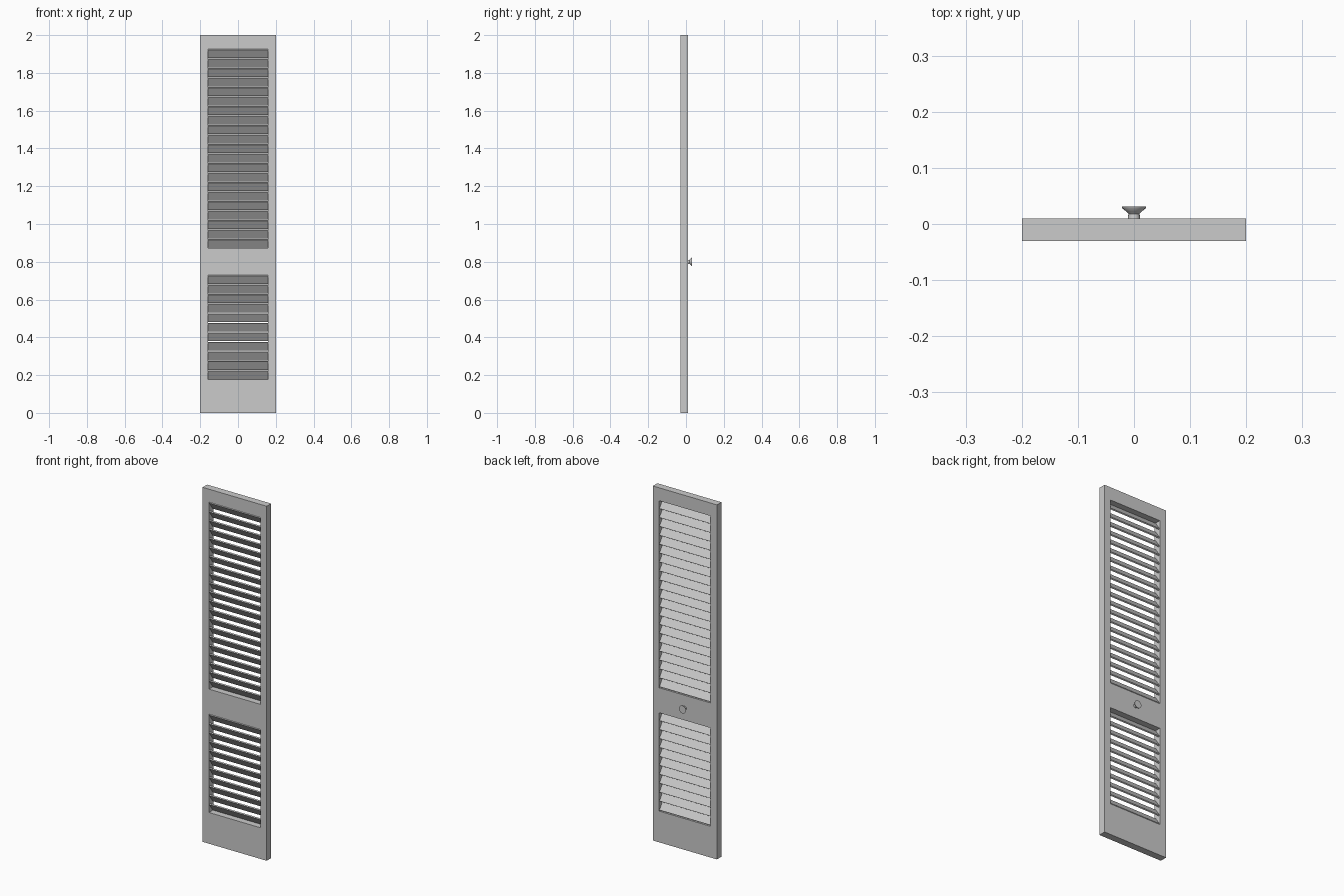
import bpy, bmesh, math

if "Cube" in bpy.data.objects:
    bpy.data.objects.remove(bpy.data.objects["Cube"])

W, H = 0.2, 2.0              # half width and height
Y0, Y1 = -0.030, 0.010       # front and back of the frame
OX = 0.16                    # half width of the openings
UPPER, LOWER = (0.872, 1.927), (0.176, 0.731)


def finish(name, bm):
    bmesh.ops.recalc_face_normals(bm, faces=bm.faces[:])
    me = bpy.data.meshes.new(name)
    bm.to_mesh(me)
    bm.free()
    ob = bpy.data.objects.new(name, me)
    bpy.context.collection.objects.link(ob)
    return ob


# Frame: grid of cells with the two openings left out, given depth
def build_frame():
    xs = [-W, -OX, OX, W]
    zs = [0, *LOWER, *UPPER, H]
    bm = bmesh.new()
    v = [[bm.verts.new((x, Y0, z)) for x in xs] for z in zs]
    for j in range(5):
        for i in range(3):
            if not (i == 1 and j in (1, 3)):
                bm.faces.new((v[j][i], v[j][i + 1], v[j + 1][i + 1], v[j + 1][i]))
    ext = bmesh.ops.extrude_face_region(bm, geom=bm.faces[:])
    for e in ext["geom"]:
        if isinstance(e, bmesh.types.BMVert):
            e.co.y = Y1
    bmesh.ops.recalc_face_normals(bm, faces=bm.faces[:])
    bmesh.ops.dissolve_limit(bm, angle_limit=0.01, verts=bm.verts[:], edges=bm.edges[:])
    return finish("door_frame", bm)


# Slats: tilted boards, high at the front and low at the back
def build_slats(name, span, count):
    z0, z1 = span
    pitch = (z1 - z0) / count
    yf, yb, rise, t = -0.028, 0.008, 0.047, 0.007
    ang = math.radians(55)
    dy, dz = t * math.sin(ang), t * math.cos(ang)
    bm = bmesh.new()
    for k in range(count):
        b = z0 + (k + 0.5) * pitch - rise / 2
        prof = [(yf, b + rise - dz), (yf + dy, b + rise), (yb, b + dz), (yb - dy, b)]
        l = [bm.verts.new((-OX, y, z)) for y, z in prof]
        r = [bm.verts.new((OX, y, z)) for y, z in prof]
        bm.faces.new(l)
        bm.faces.new(r[::-1])
        for i in range(4):
            j = (i + 1) % 4
            bm.faces.new((l[i], r[i], r[j], l[j]))
    return finish(name, bm)


# Knob: turned profile of (radius, y) on the back of the middle rail
def build_knob():
    prof = [(0.011, 0.009), (0.010, 0.018), (0.0135, 0.022), (0.021, 0.028), (0.022, 0.0315)]
    n = 16
    bm = bmesh.new()
    rings = [[bm.verts.new((r * math.cos(2 * math.pi * i / n), y,
                            0.8 + r * math.sin(2 * math.pi * i / n))) for i in range(n)]
             for r, y in prof]
    for a, b in zip(rings, rings[1:]):
        for i in range(n):
            j = (i + 1) % n
            bm.faces.new((a[i], a[j], b[j], b[i])).smooth = True
    bm.faces.new(rings[0])
    bm.faces.new(rings[-1])
    ob = finish("knob", bm)
    bpy.context.view_layer.objects.active = ob
    ob.select_set(True)
    bpy.ops.object.shade_smooth_by_angle(angle=math.radians(40))


build_frame()
build_slats("upper_slats", UPPER, 21)
build_slats("lower_slats", LOWER, 11)
build_knob()
